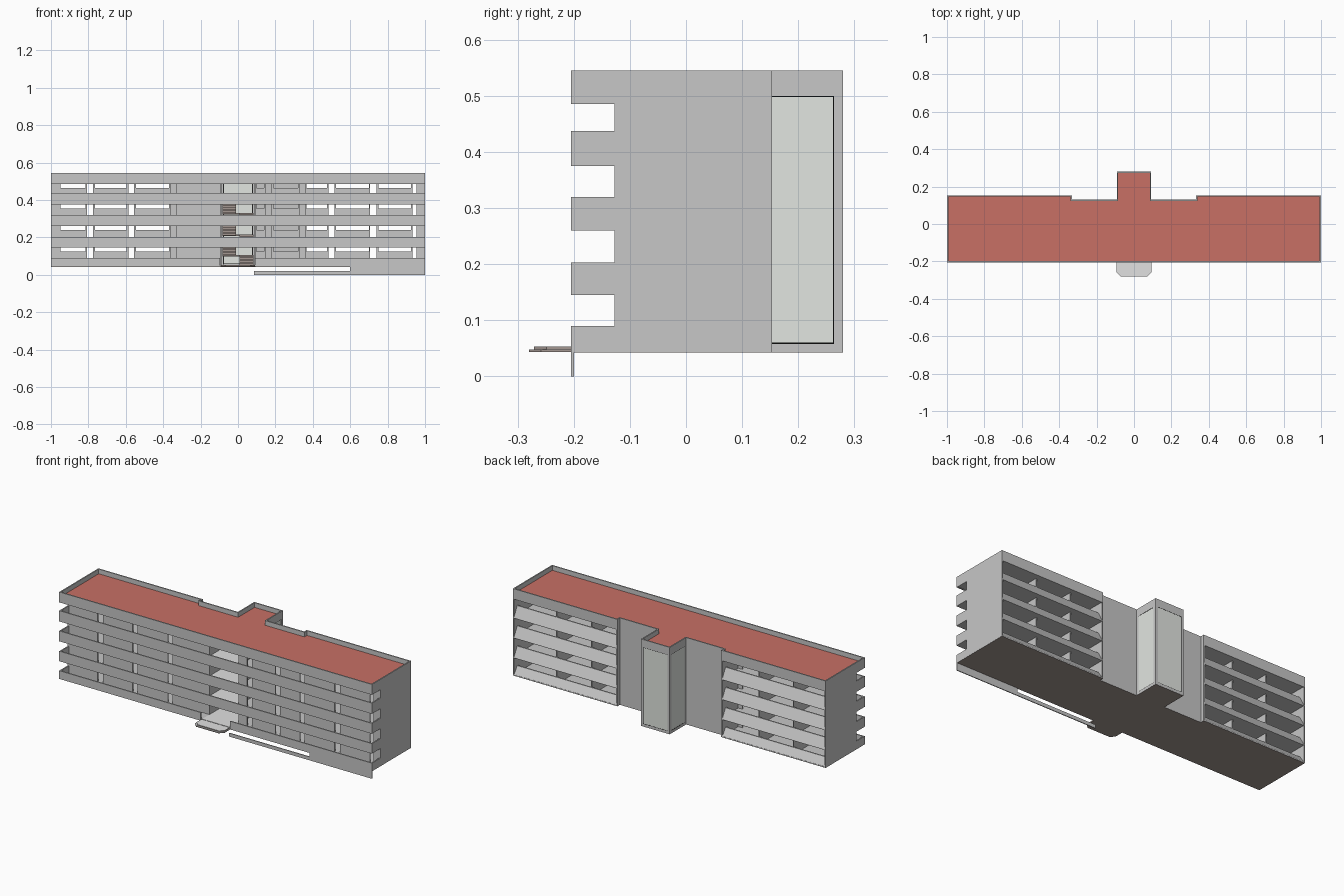
import bpy, bmesh

if "Cube" in bpy.data.objects:
    bpy.data.objects.remove(bpy.data.objects["Cube"])

def mat(name, r, g, b):
    m = bpy.data.materials.new(name)
    m.diffuse_color = (r, g, b, 1)
    m.use_nodes = True
    m.node_tree.nodes["Principled BSDF"].inputs["Base Color"].default_value = m.diffuse_color
    return m

GREY = mat("concrete_grey", 0.57, 0.57, 0.57)
RED = mat("roof_red", 0.58, 0.163, 0.131)
GLASS = mat("pale_glass", 0.76, 0.79, 0.75)
BROWN = mat("stone_brown", 0.37, 0.31, 0.285)
PALE = mat("pale_paving", 0.75, 0.75, 0.75)
BLACK = mat("frame_black", 0.003, 0.003, 0.003)

def finish(bm, name, m):
    bmesh.ops.recalc_face_normals(bm, faces=bm.faces)
    me = bpy.data.meshes.new(name)
    bm.to_mesh(me)
    bm.free()
    me.materials.append(m)
    ob = bpy.data.objects.new(name, me)
    bpy.context.collection.objects.link(ob)
    return ob

def add_prism(bm, pts, vec):
    """Extrude a closed 3D outline along vec."""
    a = [bm.verts.new(p) for p in pts]
    b = [bm.verts.new([p[i] + vec[i] for i in range(3)]) for p in pts]
    bm.faces.new(a)
    bm.faces.new(b[::-1])
    for i in range(len(a)):
        j = (i + 1) % len(a)
        bm.faces.new((a[i], b[i], b[j], a[j]))

def boxes(name, m, specs):
    """One object from boxes given as (x0, x1, y0, y1, z0, z1)."""
    bm = bmesh.new()
    for x0, x1, y0, y1, z0, z1 in specs:
        add_prism(bm, [(x0, y0, z0), (x1, y0, z0), (x1, y1, z0), (x0, y1, z0)], (0, 0, z1 - z0))
    return finish(bm, name, m)

def plan(name, m, pts, z0, z1):
    bm = bmesh.new()
    add_prism(bm, [(x, y, z0) for x, y in pts], (0, 0, z1 - z0))
    return finish(bm, name, m)

FRONT, WALL, BACK, MID, TOWER = -0.205, -0.127, 0.153, 0.13, 0.28
TW, WX = 0.092, 0.332            # tower half width, inner end of the wings
TOP, BASE, ROOF = 0.545, 0.043, 0.518
T = 0.007                        # wall thickness
ROWS = [(0.09, 0.145), (0.203, 0.26), (0.32, 0.375), (0.437, 0.485)]   # open strips
FLOORS = [0.043, 0.145, 0.26, 0.375]

def shrink(d):
    """Building outline moved inwards by d."""
    h = [(1 - d, FRONT + d), (1 - d, BACK - d), (WX + d, BACK - d), (WX + d, MID - d),
         (TW - d, MID - d), (TW - d, TOWER - d)]
    return h + [(-x, y) for x, y in reversed(h)]

outline = shrink(0)

# base and roof plates
plan("base_underside", BROWN, shrink(0.0005), BASE - 0.0006, BASE)
plan("base_slab", GREY, shrink(0.0003), BASE, BASE + 0.006)
plan("roof_slab", GREY, shrink(0.006), 0.487, ROOF - 0.003)
plan("roof_cover", RED, shrink(T), ROOF - 0.003, ROOF)

# parapet ring around the roof, shallower on the tower
bm = bmesh.new()
inner = shrink(T)
for i in range(len(outline)):
    j = (i + 1) % len(outline)
    ring = [outline[i], outline[j], inner[j], inner[i]]
    z0 = 0.5 if TOWER in (outline[i][1], outline[j][1]) else 0.485
    add_prism(bm, [(x, y, z0) for x, y in ring], (0, 0, TOP - z0))
finish(bm, "roof_parapet", GREY)

# intermediate floors with front balconies
s = []
for z in FLOORS[1:]:
    s += [(-1 + T, 1 - T, FRONT + 0.002, 0.12, z, z + 0.012)]
    for k in (-1, 1):
        a, b = sorted((k * WX, k * (1 - T)))
        s.append((a, b, 0.12, 0.145, z, z + 0.012))
boxes("floor_slabs", GREY, s)

# pale paving of the central hall on every floor
boxes("hall_paving", PALE, [(-0.091, 0.091, FRONT + T, 0.12, z, z + 0.002)
                            for z in (BASE + 0.006, *[f + 0.012 for f in FLOORS[1:]])])

# balcony bands: front plates and returned ends
s = []
for z0, (z1, _) in zip(FLOORS, ROWS):
    spans = [(-1, 1)] if z0 > 0.1 else [(-1, -0.095), (0.092, 1)]
    s += [(a, b, FRONT, FRONT + T, z0, z1) for a, b in spans]
    for k in (-1, 1):
        a, b = sorted((k, k * (1 - T)))
        s.append((a, b, FRONT + T, WALL, z0, z1))
boxes("balcony_bands", GREY, s)

# outer side walls, wing ends, hall walls and recessed middle back wall
s = []
for k in (-1, 1):
    for x0, x1, y0, y1 in [(1 - T, 1, WALL, BACK), (WX, WX + T, 0.0, BACK), (0.322, 0.365, 0.0, T),
                           (TW, TW + T, WALL, MID), (TW, WX + T, MID - T, MID)]:
        a, b = sorted((k * x0, k * x1))
        s.append((a, b, y0, y1, BASE, 0.49))
boxes("main_walls", GREY, s)

# thin room partitions
boxes("room_partitions", GREY, [(x - 0.003, x + 0.003, WALL, 0.12, BASE, 0.487)
                                for x in (-0.77, -0.55, 0.52, 0.745)])

# recessed front wall with doors and strip windows
WINDOWS = [(-0.95, -0.815), (-0.765, -0.595), (-0.545, -0.37), (0.1, 0.14), (0.19, 0.32),
           (0.365, 0.475), (0.525, 0.70), (0.75, 0.925)]
DOORS = [(-0.808, -0.775), (-0.585, -0.555), (-0.36, -0.33), (0.148, 0.18), (0.328, 0.357),
         (0.485, 0.515), (0.706, 0.74), (0.932, 0.955), (-0.092, 0.092)]
s = []
openings = sorted([(a, b, 0) for a, b in WINDOWS] + [(a, b, 1) for a, b in DOORS])
for z0, (lo, hi), zt in zip(FLOORS, ROWS, FLOORS[1:] + [0.487]):
    x = -1 + T
    for a, b, door in openings:
        s.append((x, a, WALL, WALL + T, z0, zt))
        if not door:
            s.append((a, b, WALL, WALL + T, z0, hi - 0.021))
        x = b
    s.append((x, 1 - T, WALL, WALL + T, z0, zt))
boxes("front_wall", GREY, s)

# leaning sill bands on the back of both wings
bm = bmesh.new()
for z0, (z1, _) in zip(FLOORS, ROWS):
    for x in (-1 + T, WX + T):
        prof = [(BACK, z0), (BACK, z0 + 0.004), (0.123, z1), (0.116, z1), (0.14, z0)]
        add_prism(bm, [(x, y, z) for y, z in prof], (1 - WX - 2 * T, 0, 0))
finish(bm, "back_sloped_bands", GREY)

# stair tower: concrete edges, then black frames and glass on three sides
GZ0, GZ1, GY0, GY1, GX = 0.058, 0.5, MID + 0.014, 0.264, 0.078
s = []
for k in (-1, 1):
    def side(x0, x1, *r):
        a, b = sorted((k * x0, k * x1))
        return (a, b) + r
    s += [side(GX, TW, GY1, TOWER, BASE, GZ1),
          side(TW - T, TW, MID, GY0, BASE, GZ1),
          side(TW - T, TW, GY0, GY1, BASE, GZ0)]
s.append((-GX, GX, TOWER - T, TOWER, BASE, GZ0))
boxes("tower_edges", GREY, s)

def frame(u0, u1, w):
    return [(u0, u0 + w, GZ0, GZ1), (u1 - w, u1, GZ0, GZ1),
            (u0 + w, u1 - w, GZ0, GZ0 + w), (u0 + w, u1 - w, GZ1 - w, GZ1)]

W = 0.002
fr = [(a, b, TOWER - 0.005, TOWER - 0.0003, c, d) for a, b, c, d in frame(-GX, GX, W)]
gl = [(-GX + W, GX - W, TOWER - 0.004, TOWER - 0.0006, GZ0 + W, GZ1 - W)]
for k in (-1, 1):
    a, b = sorted((k * (TW - 0.005), k * (TW - 0.0003)))
    fr += [(a, b) + r for r in frame(GY0, GY1, W)]
    a, b = sorted((k * (TW - 0.004), k * (TW - 0.0006)))
    gl.append((a, b, GY0 + W, GY1 - W, GZ0 + W, GZ1 - W))
boxes("tower_glass_frames", BLACK, fr)
boxes("tower_glass", GLASS, gl)

# zigzag stairs with landings
s = []
N = 7
for z0, z1 in zip(FLOORS, FLOORS[1:]):
    h = (z1 - z0) / (2 * N)
    d = 0.11 / N
    zb = z0 + 0.012
    for i in range(N):
        y = 0.12 + i * d
        s.append((0.008, 0.084, y, y + d, zb + (i - 0.5) * h, zb + (i + 1) * h))
        y = 0.23 - (i + 1) * d
        s.append((-0.084, -0.012, y, y + d, zb + (N + i - 0.5) * h, zb + (N + i + 1) * h))
    s.append((-0.084, 0.084, 0.23, 0.262, zb + (N - 1) * h, zb + N * h))
boxes("stairs", BROWN, s)

# entrance steps with clipped front corners
def step(name, m, w, y, z0, z1, c=0.022):
    plan(name, m, [(-w, FRONT), (-w, y + c), (-w + c, y), (w - c, y), (w, y + c), (w, FRONT)], z0, z1)

step("entrance_lower_step", BROWN, 0.094, -0.28, 0.043, 0.047)
step("entrance_lower_paving", PALE, 0.094, -0.28, 0.047, 0.048)
step("entrance_upper_step", BROWN, 0.09, -0.271, 0.048, 0.052)
step("entrance_upper_paving", PALE, 0.09, -0.271, 0.052, 0.053)

# thin ramp wall below the right front, with its long open slot
bm = bmesh.new()
prof = [(0.085, 0), (1, 0), (1, BASE), (0.6, BASE), (0.6, 0.02), (0.085, 0.02)]
add_prism(bm, [(x, FRONT, z) for x, z in prof], (0, 0.005, 0))
finish(bm, "ramp_wall", GREY)
